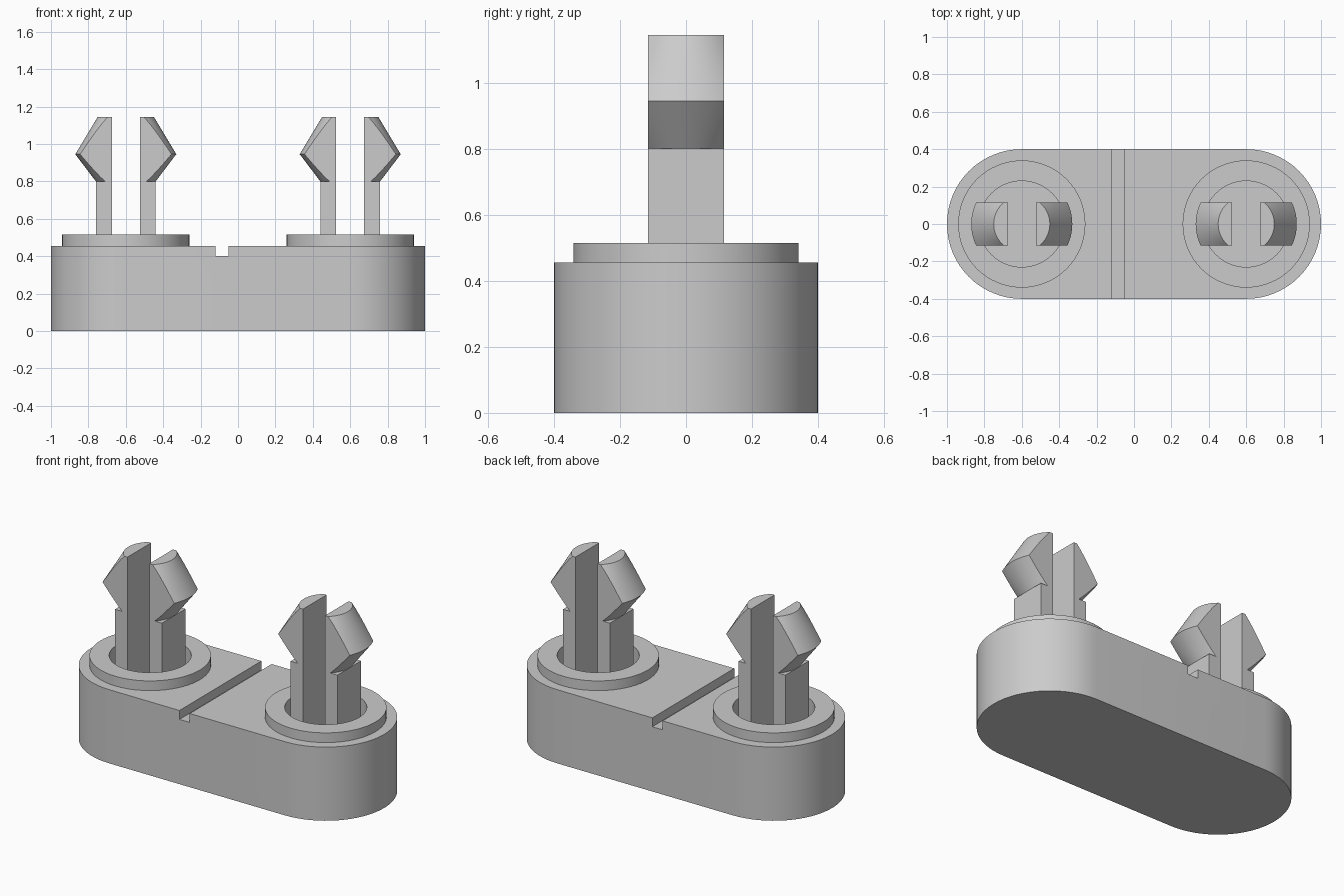
import bpy, bmesh, math

cube = bpy.data.objects.get("Cube")
if cube:
    bpy.data.objects.remove(cube)

GREY = (0.6, 0.6, 0.6, 1)
grey = bpy.data.materials.new("light grey plastic")
grey.use_nodes = True
grey.diffuse_color = GREY
grey.node_tree.nodes["Principled BSDF"].inputs["Base Color"].default_value = GREY

PIN_X = 0.6        # distance of each pin from the middle
BODY_TOP = 0.455
POCKET_R = 0.23
POCKET_FLOOR = 0.15
HALF_DEPTH = 0.115  # half thickness of a prong in y


def make_object(name, bm):
    bmesh.ops.recalc_face_normals(bm, faces=bm.faces)
    mesh = bpy.data.meshes.new(name)
    bm.to_mesh(mesh)
    bm.free()
    mesh.materials.append(grey)
    obj = bpy.data.objects.new(name, mesh)
    bpy.context.collection.objects.link(obj)
    return obj


def smooth(obj):
    bpy.ops.object.select_all(action="DESELECT")
    obj.select_set(True)
    bpy.context.view_layer.objects.active = obj
    bpy.ops.object.shade_smooth_by_angle(angle=math.radians(25))


def prism(name, outline, z0, z1):
    bm = bmesh.new()
    face = bm.faces.new([bm.verts.new((x, y, z0)) for x, y in outline])
    ext = bmesh.ops.extrude_face_region(bm, geom=[face])
    for v in ext["geom"]:
        if isinstance(v, bmesh.types.BMVert):
            v.co.z = z1
    # the extrusion keeps the starting face as the bottom cap
    if not face.is_valid or not any(f.calc_center_median().z == z0 for f in bm.faces):
        bmesh.ops.holes_fill(bm, edges=bm.edges)
    return make_object(name, bm)


def arc(cx, r, a0, a1, n):
    return [(cx + r * math.cos(a0 + (a1 - a0) * i / n),
             r * math.sin(a0 + (a1 - a0) * i / n)) for i in range(n + 1)]


def cut(obj, cutter):
    cutter.hide_render = True
    mod = obj.modifiers.new("cut", "BOOLEAN")
    mod.operation = "DIFFERENCE"
    mod.solver = "EXACT"
    mod.object = cutter
    bpy.context.view_layer.objects.active = obj
    bpy.ops.object.modifier_apply(modifier=mod.name)
    bpy.data.objects.remove(cutter)


def collar(name, cx):
    # square-section ring around the pocket mouth
    bm = bmesh.new()
    section = [(POCKET_R, BODY_TOP), (0.34, BODY_TOP), (0.34, 0.515), (POCKET_R, 0.515)]
    n = 64
    rings = [[bm.verts.new((cx + r * math.cos(math.tau * i / n),
                            r * math.sin(math.tau * i / n), z)) for r, z in section]
             for i in range(n)]
    for i in range(n):
        a, b = rings[i], rings[(i + 1) % n]
        for j in range(4):
            k = (j + 1) % 4
            bm.faces.new((a[j], a[k], b[k], b[j]))
    return make_object(name, bm)


def barb(name, cx, side):
    # double cone clipped to the prong's thickness, flat on the slot side
    key = [(0.16, 0.8), (0.27, 0.945), (0.15, 1.145)]
    steps = 6
    cone = [key[0]]
    for (r0, z0), (r1, z1) in zip(key, key[1:]):
        cone += [(r0 + (r1 - r0) * i / steps, z0 + (z1 - z0) * i / steps)
                 for i in range(1, steps + 1)]
    bm = bmesh.new()
    slices, n = [], 16
    for i in range(n + 1):
        y = HALF_DEPTH * (2 * i / n - 1)
        pts = [(0.075, 0.8)] + [(math.sqrt(r * r - y * y), z) for r, z in cone]
        pts.append((0.075, 1.145))
        slices.append([bm.verts.new((cx + side * u, y, z)) for u, z in pts])
    for a, b in zip(slices, slices[1:]):
        for j in range(len(a)):
            k = (j + 1) % len(a)
            bm.faces.new((a[j], a[k], b[k], b[j]))
    bm.faces.new(slices[0])
    bm.faces.new(slices[-1])
    return make_object(name, bm)


# Rounded body with a cross groove and two round pockets
half = math.pi / 2
outline = arc(PIN_X, 0.4, -half, half, 32) + arc(-PIN_X, 0.4, half, 3 * half, 32)
body = prism("body", outline, 0, BODY_TOP)
groove = [(-0.12, -0.5), (-0.05, -0.5), (-0.05, 0.5), (-0.12, 0.5)]
cut(body, prism("groove_cutter", groove, 0.4, 0.6))
for cx in (-PIN_X, PIN_X):
    circle = arc(cx, POCKET_R, 0, math.tau, 64)[:-1]
    cut(body, prism("pocket_cutter", circle, POCKET_FLOOR, 0.6))
smooth(body)

# Collars and split snap pins
for label, cx in (("right", -PIN_X), ("left", PIN_X)):
    smooth(collar(label + "_collar", cx))
    for part, side in (("outer" if cx < 0 else "inner", -1),
                       ("inner" if cx < 0 else "outer", 1)):
        u0, u1 = sorted((cx + side * 0.075, cx + side * 0.16))
        post = [(u0, -HALF_DEPTH), (u1, -HALF_DEPTH), (u1, HALF_DEPTH), (u0, HALF_DEPTH)]
        prism(f"{label}_{part}_post", post, POCKET_FLOOR, 0.8)
        smooth(barb(f"{label}_{part}_barb", cx, side))
